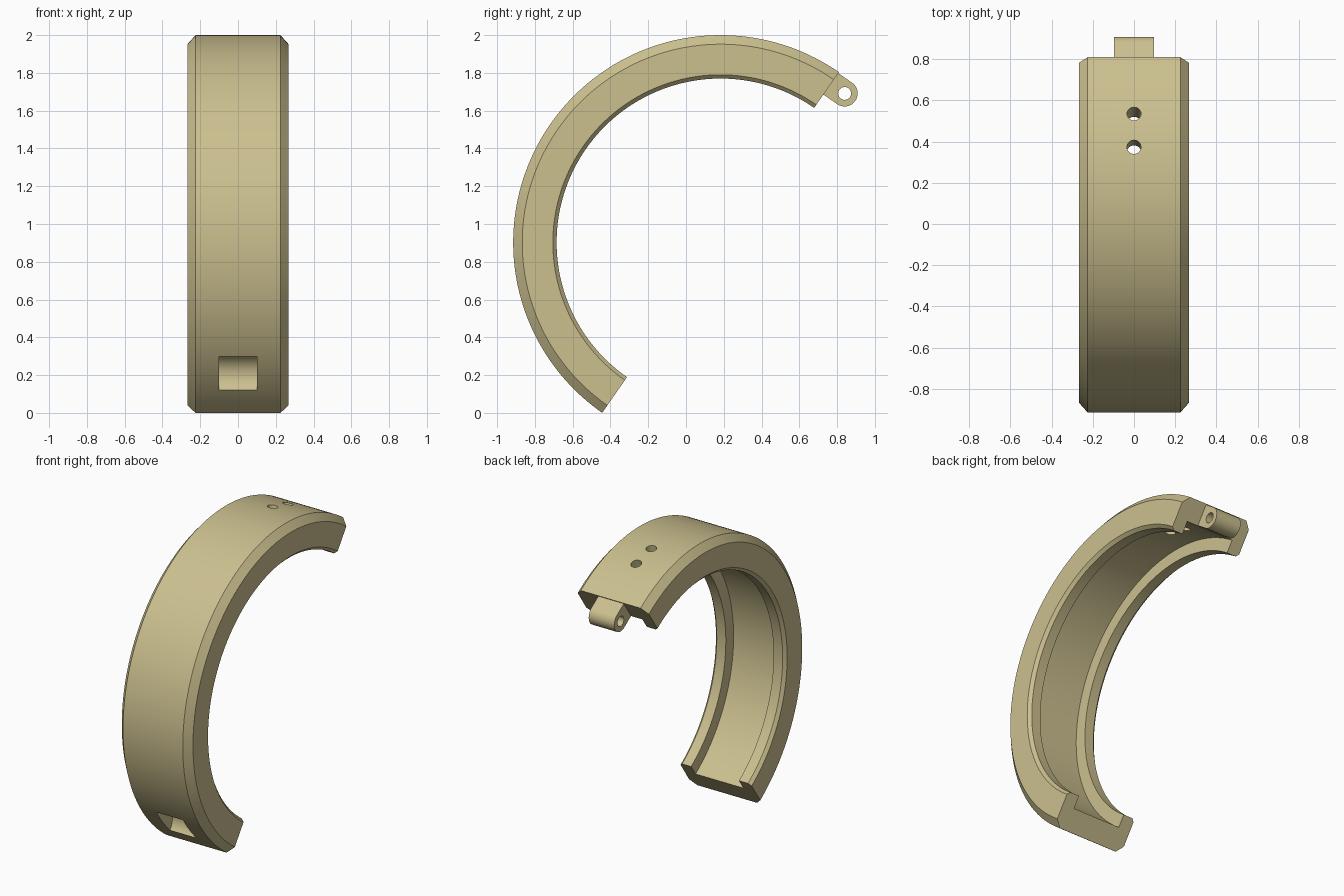
import bpy, bmesh
from math import sin, cos, pi, radians

if "Cube" in bpy.data.objects:
    bpy.data.objects.remove(bpy.data.objects["Cube"])

CY, CZ = 0.183, 0.902            # ring centre in the y-z plane
R = 1.098                        # outer radius
A0 = radians(55.2)               # the half ring runs 180 degrees from here

mat = bpy.data.materials.new("tan")
mat.diffuse_color = (0.60, 0.525, 0.275, 1)
mat.use_nodes = True
mat.node_tree.nodes["Principled BSDF"].inputs["Base Color"].default_value = mat.diffuse_color


def polar(r, a):
    return CY + r * cos(a), CZ + r * sin(a)


def finish(name, bm):
    bmesh.ops.recalc_face_normals(bm, faces=bm.faces)
    me = bpy.data.meshes.new(name)
    bm.to_mesh(me)
    bm.free()
    me.materials.append(mat)
    ob = bpy.data.objects.new(name, me)
    bpy.context.collection.objects.link(ob)
    return ob


def prism(name, pts, half):
    """Extrude a y-z outline across the width."""
    bm = bmesh.new()
    f = bm.faces.new([bm.verts.new((-half, y, z)) for y, z in pts])
    g = bmesh.ops.extrude_face_region(bm, geom=[f])["geom"]
    bmesh.ops.translate(bm, vec=(2 * half, 0, 0),
                        verts=[v for v in g if isinstance(v, bmesh.types.BMVert)])
    return finish(name, bm)


def circle(y, z, r, n=48):
    return [(y + r * cos(2 * pi * i / n), z + r * sin(2 * pi * i / n)) for i in range(n)]


def boolean(target, tool, op):
    m = target.modifiers.new(tool.name, 'BOOLEAN')
    m.operation, m.solver, m.object = op, 'EXACT', tool
    bpy.context.view_layer.objects.active = target
    bpy.ops.object.modifier_apply(modifier=m.name)
    bpy.data.objects.remove(tool, do_unlink=True)


# Half ring: chamfered channel section (x, radius) swept along the arc
half = [(0.225, R), (0.268, 1.05), (0.268, 0.888), (0.248, 0.868),
        (0.18, 0.868), (0.18, 0.952)]
section = half + [(-x, r) for x, r in reversed(half)]
N = 96
bm = bmesh.new()
rows = []
for i in range(N + 1):
    a = A0 + pi * i / N
    rows.append([bm.verts.new((x, *polar(r, a))) for x, r in section])
for p, q in zip(rows, rows[1:]):
    for k in range(len(section)):
        j = (k + 1) % len(section)
        bm.faces.new((p[k], p[j], q[j], q[k]))
bm.faces.new(rows[0])
bm.faces.new(rows[-1])
ring = finish("half_ring", bm)


# Hinge lug: rounded tab running tangentially off the upper end
def end_frame(n, d):
    return (CY + d * cos(A0) + n * sin(A0), CZ + d * sin(A0) - n * cos(A0))


LN, LD, LR = 0.089, 1.023, 0.069
outline = [(-0.04, LD - LR), (-0.04, LD + LR)]
outline += [(LN + LR * cos(t), LD + LR * sin(t))
            for t in (pi / 2 - pi * i / 24 for i in range(25))]
lug = prism("hinge_lug", [end_frame(n, d) for n, d in outline], 0.096)
boolean(ring, lug, 'UNION')

# Hinge pin hole
pin = prism("pin_hole", circle(*end_frame(LN, LD), 0.034, 32), 0.15)
boolean(ring, pin, 'DIFFERENCE')

# Rounded pocket near the lower end
pocket = prism("latch_pocket", circle(*polar(1.116, radians(219.3)), 0.118, 64), 0.1)
boolean(ring, pocket, 'DIFFERENCE')

# Two radial screw holes near the top
for deg in (80.0, 71.3):
    a = radians(deg)
    bpy.ops.mesh.primitive_cylinder_add(
        vertices=32, radius=0.034, depth=0.4,
        location=(0, *polar(1.03, a)), rotation=(a - pi / 2, 0, 0))
    tool = bpy.context.object
    tool.name = "screw_hole"
    tool.data.materials.append(mat)
    bpy.context.view_layer.update()
    boolean(ring, tool, 'DIFFERENCE')

bpy.ops.object.select_all(action='DESELECT')
ring.select_set(True)
bpy.context.view_layer.objects.active = ring
bpy.ops.object.shade_smooth_by_angle(angle=radians(25))
